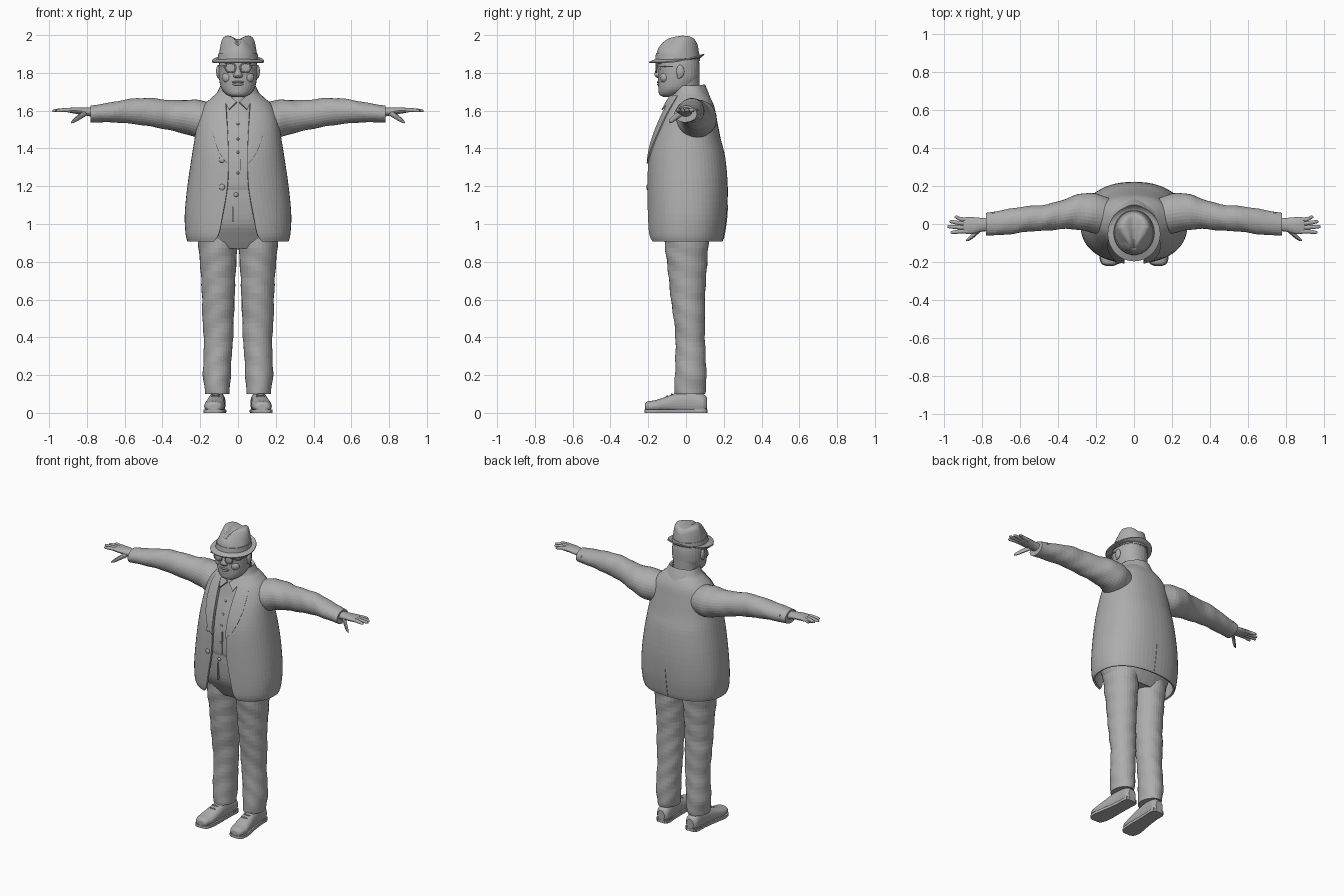
import bpy, bmesh, math
from mathutils import Vector

if "Cube" in bpy.data.objects:
    bpy.data.objects.remove(bpy.data.objects["Cube"], do_unlink=True)

grey = bpy.data.materials.new("plain grey")
grey.use_nodes = True
grey.diffuse_color = (0.42, 0.42, 0.42, 1)
grey.node_tree.nodes["Principled BSDF"].inputs["Base Color"].default_value = grey.diffuse_color
parts = []


def finish(name, bm, mirror=False, thick=0):
    bmesh.ops.recalc_face_normals(bm, faces=bm.faces)
    mesh = bpy.data.meshes.new(name)
    bm.to_mesh(mesh)
    bm.free()
    mesh.materials.append(grey)
    obj = bpy.data.objects.new(name, mesh)
    bpy.context.collection.objects.link(obj)
    if thick:
        mod = obj.modifiers.new("thickness", "SOLIDIFY")
        mod.thickness, mod.offset = thick, 0
    if mirror:
        obj.modifiers.new("other side", "MIRROR")
    parts.append(obj)
    return obj


def smooth(rows, steps=4):
    """Catmull-Rom interpolation of key rows."""
    out = []
    for i in range(len(rows) - 1):
        quad = [rows[max(i - 1, 0)], rows[i], rows[i + 1], rows[min(i + 2, len(rows) - 1)]]
        for k in range(steps):
            t = k / steps
            out.append([b + t / 2 * (c - a + t * (2 * a - 5 * b + 4 * c - d + t * (3 * (b - c) + d - a)))
                        for a, b, c, d in zip(*quad)])
    return out + [list(rows[-1])]


def power(v, p):
    return math.copysign(abs(v) ** p, v)


def bridge(bm, rings, closed=True, caps=True):
    rings = [[bm.verts.new(p) for p in ring] for ring in rings]
    n = len(rings[0])
    for low, high in zip(rings, rings[1:]):
        for i in range(n if closed else n - 1):
            j = (i + 1) % n
            bm.faces.new((low[i], low[j], high[j], high[i]))
    if closed and caps:
        bm.faces.new(rings[0])
        bm.faces.new(rings[-1])


def loft(name, rows, axis="z", n=32, p=1, wrinkle=0, lo=-9, hi=9, mirror=False):
    """Rows hold position along the axis, two centre values and two radii."""
    rings = []
    for t, c, d, r, q in smooth(rows):
        ring = []
        for i in range(n):
            a = math.tau * i / n
            w = 1 + wrinkle * math.sin(55 * t + 2 * math.sin(a) + 3 * math.cos(a))
            u, v = c + r * w * power(math.cos(a), p), d + q * w * power(math.sin(a), p)
            if axis == "z":
                ring.append((u, v, t))
            else:
                v = min(max(v, lo), hi)
                ring.append((t, u, v) if axis == "x" else (u, t, v))
        rings.append(ring)
    bm = bmesh.new()
    bridge(bm, rings)
    return finish(name, bm, mirror)


def ball(name, pos, size, mirror=False):
    bm = bmesh.new()
    bmesh.ops.create_uvsphere(bm, u_segments=20, v_segments=12, radius=1)
    for v in bm.verts:
        v.co = Vector(pos) + v.co * Vector(size)
    return finish(name, bm, mirror)


def box(name, pos, size, mirror=False):
    bm = bmesh.new()
    bmesh.ops.create_cube(bm, size=1)
    for v in bm.verts:
        v.co = Vector(pos) + v.co * Vector(size)
    return finish(name, bm, mirror)


# Coat: open-fronted shell; rows are z, centre y, half width, half depth, opening
BOX = 0.87
coat_rows = smooth([(.91, 0, .262, .188, .125), (.95, 0, .272, .198, .1), (1.05, .005, .276, .206, .08),
                    (1.2, .007, .262, .208, .055), (1.35, .004, .24, .198, .05), (1.45, .003, .224, .175, .053),
                    (1.55, .012, .208, .146, .058), (1.62, .022, .18, .122, .062), (1.665, .024, .135, .1, .065),
                    (1.69, .02, .108, .086, .067), (1.73, .014, .088, .075, .07)])


def coat_y(x, z, side=-1):
    for a, b in zip(coat_rows, coat_rows[1:]):
        if z <= b[0]:
            break
    t = min(max((z - a[0]) / (b[0] - a[0]), 0), 1)
    cy, rx, ry = [a[k] + t * (b[k] - a[k]) for k in (1, 2, 3)]
    s = min(abs(x) / rx, 1) ** (1 / BOX)
    return cy + side * ry * (1 - s * s) ** (BOX / 2)


rings = []
for z, cy, rx, ry, gap in coat_rows:
    start = math.asin((gap / rx) ** (1 / BOX))
    angles = [start + (math.tau - 2 * start) * i / 56 for i in range(57)]
    rings.append([(rx * power(math.sin(a), BOX), cy - ry * power(math.cos(a), BOX), z) for a in angles])
bm = bmesh.new()
bridge(bm, rings, closed=False)
finish("coat_body", bm, thick=.012)


def strip(name, rows, side=-1, lift=.01, thick=.008, mirror=False):
    """Cloth laid on the coat; rows are z, inner x, outer x."""
    grid = []
    for z, x0, x1 in smooth(rows):
        xs = [x0 + (x1 - x0) * i / 6 for i in range(7)]
        grid.append([(x, coat_y(x, z, side) + side * lift, z) for x in xs])
    b = bmesh.new()
    bridge(b, grid, closed=False)
    finish(name, b, mirror, thick)


strip("lapel", [(1.32, .05, .056), (1.38, .05, .1), (1.48, .054, .132), (1.57, .06, .138),
                (1.63, .064, .13), (1.68, .066, .1)], mirror=True)
strip("back_vent", [(.92, -.004, .006), (1.0, -.004, .006), (1.1, 0, .003)], side=1, lift=.006, thick=.006)
for z in (1.195, 1.34):
    ball("coat_button", (-.085, coat_y(.085, z) - .008, z), (.016, .008, .016))

# Collar folded round the back of the neck
rings = []
for z, r in ((1.665, .118), (1.70, .104), (1.735, .09), (1.725, .08)):
    rings.append([(r * math.cos(a), .014 + r * .95 * math.sin(a), z - .03 * (1 - math.sin(a)) / 2)
                  for a in [-.6 + (math.pi + 1.2) * i / 30 for i in range(31)]])
bm = bmesh.new()
bridge(bm, rings, closed=False)
finish("coat_collar", bm, thick=.008)

# Sleeves, cuffs and hands
loft("sleeve", [(.08, .04, 1.55, .08, .08), (.2, .055, 1.555, .104, .1), (.28, .064, 1.567, .096, .09),
                (.36, .053, 1.576, .079, .08), (.46, .034, 1.591, .069, .075), (.56, .027, 1.597, .067, .067),
                (.66, .012, 1.592, .067, .054), (.78, -.002, 1.582, .059, .044)], "x", wrinkle=.018, mirror=True)
for x in (.7, .72, .74):
    ball("cuff_button", (x, .056, 1.602), (.007, .008, .007), True)
loft("palm", [(.76, -.002, 1.59, .035, .025), (.8, -.004, 1.595, .036, .022), (.85, -.008, 1.6, .044, .018),
              (.89, -.008, 1.602, .043, .013), (.9, -.008, 1.602, .034, .008)], "x", 20, mirror=True)
for name, y0, y1, tip in (("little", .025, .036, .945), ("ring", .004, .012, .97),
                          ("middle", -.018, -.014, .982), ("index", -.039, -.044, .965)):
    loft(name + "_finger", [(.86, y0, 1.6, .011, .011), (.91, y0, 1.603, .011, .011),
                            (tip - .01, y1, 1.6, .009, .008), (tip, y1, 1.599, .003, .003)], "x", 12, mirror=True)
loft("thumb", [(.8, -.02, 1.59, .014, .016), (.835, -.05, 1.57, .015, .016), (.865, -.075, 1.55, .012, .013),
               (.883, -.086, 1.538, .004, .005)], "x", 12, mirror=True)

# Shirt
loft("shirt", [(1.18, 0, .005, .235, .188), (1.22, 0, .005, .24, .193), (1.33, 0, .005, .222, .187),
               (1.45, 0, .003, .2, .16), (1.55, 0, .008, .178, .131), (1.62, 0, .01, .12, .113),
               (1.66, 0, .002, .086, .094)], p=BOX)
for z, y in ((1.27, -.188), (1.38, -.176), (1.45, -.158), (1.53, -.132)):
    ball("shirt_button", (0, y, z), (.007, .006, .007))
box("shirt_placket", (.014, -.187, 1.27), (.004, .012, .15))
loft("collar_stand", [(1.62, 0, 0, .09, .098), (1.67, 0, 0, .083, .088)])
bm = bmesh.new()
bm.faces.new([bm.verts.new(p) for p in ((.006, -.104, 1.645), (.048, -.126, 1.605), (.076, -.07, 1.66),
                                        (.078, -.04, 1.695), (.04, -.085, 1.675))])
finish("shirt_collar", bm, True, .008)

# Trousers
loft("trouser_hips", [(.87, 0, .004, .19, .095), (.92, 0, .004, .216, .125), (1.0, 0, .003, .235, .165),
                      (1.1, 0, .004, .24, .18), (1.19, 0, .005, .236, .184)], p=BOX)
loft("waistband", [(1.135, 0, .004, .24, .187), (1.18, 0, .005, .239, .188)], p=BOX)
ball("waist_button", (-.01, -.186, 1.155), (.012, .008, .012))
box("fly_seam", (-.025, -.175, 1.07), (.006, .014, .12))
loft("trouser_leg", [(.93, .108, .004, .105, .118), (.85, .106, .004, .101, .112), (.75, .105, .007, .093, .102),
                     (.6, .104, .01, .086, .09), (.5, .106, .018, .083, .083), (.4, .103, .022, .078, .078),
                     (.3, .108, .024, .074, .08), (.2, .112, .025, .074, .083), (.13, .11, .022, .067, .084),
                     (.1, .11, .02, .064, .08)], wrinkle=.02, mirror=True)

# Shoes
shoe = [(-.218, .128, .03, .02, .015), (-.205, .128, .034, .042, .026), (-.16, .126, .036, .053, .032),
        (-.1, .12, .045, .05, .043), (-.04, .115, .052, .045, .056), (.03, .11, .055, .042, .06),
        (.09, .108, .05, .042, .05), (.112, .108, .045, .025, .035)]
loft("shoe", shoe, "y", 28, .9, lo=.012, mirror=True)
loft("shoe_sole", [(y * 1.01, x, .01, r * 1.08, .04) for y, x, z, r, q in shoe], "y", 28, .8, lo=0, hi=.018, mirror=True)
box("shoe_heel", (.108, .075, .012), (.08, .06, .024), True)
for y, z in ((-.1, .088), (-.075, .098), (-.05, .106)):
    ball("shoe_lace", (.118, y, z), (.024, .005, .005), True)

# Neck, head and face
loft("neck", [(1.6, 0, 0, .078, .075), (1.68, 0, -.008, .079, .08), (1.78, 0, 0, .085, .072)])
loft("head", [(1.673, 0, -.09, .03, .03), (1.685, 0, -.08, .06, .06), (1.715, 0, -.056, .087, .09),
              (1.76, 0, -.041, .099, .107), (1.8, 0, -.038, .102, .11), (1.85, 0, -.041, .1, .112),
              (1.9, 0, -.04, .09, .1)], p=.93)
loft("nose", [(1.84, 0, -.146, .01, .008), (1.81, 0, -.15, .014, .013), (1.792, 0, -.152, .022, .016),
              (1.78, 0, -.149, .024, .012), (1.773, 0, -.146, .012, .006)], n=16)
ball("upper_lip", (0, -.141, 1.751), (.034, .013, .007))
ball("lower_lip", (0, -.14, 1.739), (.03, .013, .008))
ball("chin", (0, -.118, 1.702), (.036, .028, .022))
ball("cheek", (.052, -.112, 1.775), (.034, .026, .03), True)
ball("eyebrow", (.042, -.138, 1.853), (.028, .012, .007), True)
ball("eye", (.041, -.134, 1.826), (.018, .01, .011), True)
ball("ear", (.104, -.03, 1.808), (.012, .021, .034), True)
ball("ear_lobe", (.102, -.036, 1.782), (.009, .011, .012), True)

# Round glasses
rings = []
for i in range(33):
    a = math.tau * i / 32
    rings.append([(.04 + (.027 + .004 * math.cos(b)) * math.cos(a), -.157 + .004 * math.sin(b),
                   1.827 + (.025 + .004 * math.cos(b)) * math.sin(a)) for b in [math.tau * k / 8 for k in range(8)]])
bm = bmesh.new()
bridge(bm, rings, caps=False)
bmesh.ops.remove_doubles(bm, verts=bm.verts, dist=.0005)
finish("glasses_rim", bm, True)
ball("glasses_lens", (.04, -.156, 1.827), (.027, .003, .025), True)
box("glasses_bridge", (0, -.158, 1.833), (.028, .005, .005))
box("glasses_hinge", (.085, -.142, 1.835), (.04, .006, .007), True)
box("glasses_temple", (.104, -.085, 1.834), (.005, .115, .007), True)

# Hat: brim dipped in front and turned up behind
rings = []
for f in (0, .35, .7, 1):
    ring = []
    for a in [math.tau * i / 48 for i in range(48)]:
        s, c = math.sin(a), math.cos(a)
        z = 1.873 + f * (.018 * s - .012 * c * c) + .008 * f ** 4 * max(s, 0)
        ring.append(((.092 + .046 * f) * c, -.05 + (.104 + .041 * f) * s, z))
    rings.append(ring)
bm = bmesh.new()
bridge(bm, rings, caps=False)
finish("hat_brim", bm, thick=.007)
loft("hat_band", [(1.866, 0, -.045, .108, .119), (1.902, 0, -.044, .104, .115)], n=48)

# Crown pinched at the front with a creased top
crown = loft("hat_crown", [(1.862, 0, -.045, .105, .116), (1.91, 0, -.043, .1, .111), (1.95, 0, -.039, .094, .101),
                           (1.98, 0, -.034, .084, .09), (1.995, 0, -.03, .068, .073), (2.0, 0, -.028, .045, .05),
                           (2.001, 0, -.028, .02, .022), (2.001, 0, -.028, .004, .004)], n=48)
for v in crown.data.vertices:
    height = min(max((v.co.z - 1.9) / .08, 0), 1)
    front = min(max((-.02 - v.co.y) / .08, 0), 1)
    width = .034 - .016 * front
    v.co.z -= .022 * height ** 3 * math.exp(-(v.co.x / width) ** 2) + .014 * front * height ** 2
    v.co.x *= 1 - .32 * front * height

for obj in bpy.context.view_layer.objects:
    obj.select_set(obj in parts)
bpy.context.view_layer.objects.active = parts[0]
bpy.ops.object.shade_smooth_by_angle(angle=math.radians(45))
